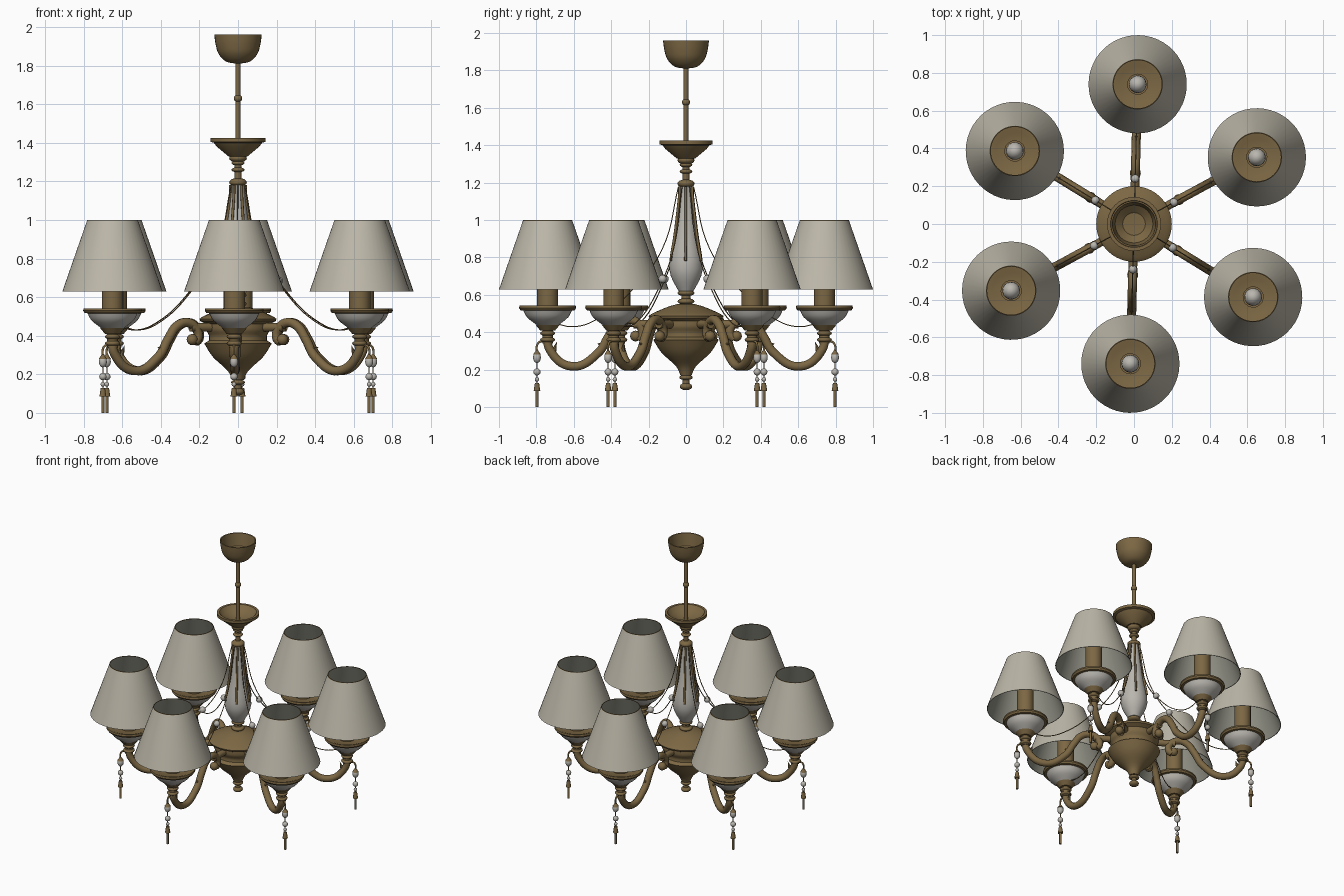
import bpy
import bmesh
import math
from mathutils import Vector

if "Cube" in bpy.data.objects:
    bpy.data.objects.remove(bpy.data.objects["Cube"], do_unlink=True)

# Sizes below are given in hundredths of a unit
UNIT = 0.01
ARMS = 6
FIRST_ANGLE = math.radians(28.5)
REACH = 74            # distance from the axis to each lamp
PENDANT_REACH = 79.7


def make_material(name, color):
    mat = bpy.data.materials.new(name)
    mat.use_nodes = True
    mat.diffuse_color = (*color, 1)
    shader = mat.node_tree.nodes["Principled BSDF"]
    shader.inputs["Base Color"].default_value = (*color, 1)
    return mat


bronze = make_material("aged_bronze", (0.2, 0.136, 0.057))
fabric = make_material("shade_fabric", (0.5, 0.47, 0.39))
lining = make_material("shade_lining", (0.28, 0.28, 0.235))
porcelain = make_material("pale_porcelain", (0.49, 0.47, 0.43))


def link(name, data):
    obj = bpy.data.objects.new(name, data)
    bpy.context.collection.objects.link(obj)
    return obj


def finish_mesh(name, bm, mat, sharp_angle):
    """Store a bmesh as a shaded object."""
    bmesh.ops.recalc_face_normals(bm, faces=bm.faces)
    mesh = bpy.data.meshes.new(name)
    bm.to_mesh(mesh)
    bm.free()
    mesh.shade_smooth()
    mesh.set_sharp_from_angle(angle=math.radians(sharp_angle))
    mesh.materials.append(mat)
    return link(name, mesh)


def rounded(points, steps=4):
    """Fill in a smooth line through a few profile points."""
    pts = [Vector(p) for p in points]
    pts = [pts[0]] + pts + [pts[-1]]
    line = []
    for before, start, end, after in zip(pts, pts[1:], pts[2:], pts[3:]):
        for i in range(steps):
            t = i / steps
            ease = t * t * (3 - 2 * t)
            bend = (end - before) / 2 * t * (1 - t) ** 2
            bend -= (after - start) / 2 * t * t * (1 - t)
            line.append(start.lerp(end, ease) + bend)
    return line + [pts[-1]]


def lathe(name, profile, mat, x=0, sides=32, closed=False, sharp_angle=35):
    """Turn a (radius, height) profile about a vertical axis at x."""
    bm = bmesh.new()
    verts = [bm.verts.new((max(r, 0) * UNIT, 0, z * UNIT)) for r, z in profile]
    edges = [bm.edges.new(pair) for pair in zip(verts, verts[1:])]
    if closed:
        edges.append(bm.edges.new((verts[-1], verts[0])))
    bmesh.ops.spin(bm, geom=verts + edges, cent=(0, 0, 0), axis=(0, 0, 1),
                   angle=math.tau, steps=sides, use_merge=False)
    bmesh.ops.remove_doubles(bm, verts=bm.verts, dist=UNIT / 100)
    bmesh.ops.translate(bm, verts=bm.verts, vec=(x * UNIT, 0, 0))
    return finish_mesh(name, bm, mat, sharp_angle)


def ball(name, x, z, radius, mat, stretch=1):
    """Round or flattened bead."""
    steps = 8
    arc = [math.pi * i / steps for i in range(steps + 1)]
    profile = [(radius * math.sin(a), z - radius * stretch * math.cos(a)) for a in arc]
    return lathe(name, profile, mat, x, sides=16, sharp_angle=60)


def post(name, x, bottom, top, radius, mat, top_radius=None):
    """Upright capped cylinder or taper."""
    upper = radius if top_radius is None else top_radius
    return lathe(name, [(0, bottom), (radius, bottom), (upper, top), (0, top)],
                 mat, x, sides=16)


def collar(name, heights, radius, x=0, flatness=0.4):
    """Row of turned bronze rings on one axis."""
    for i, z in enumerate(heights):
        ball(f"{name}_{i + 1}", x, z, radius, bronze, flatness)


def tube(name, path, radius, detail=3):
    """Round bronze bar along a smooth path of (radius, height) points."""
    curve = bpy.data.curves.new(name, "CURVE")
    curve.dimensions = "3D"
    curve.bevel_depth = radius * UNIT
    curve.bevel_resolution = detail
    curve.resolution_u = 8
    curve.use_fill_caps = True
    spline = curve.splines.new("BEZIER")
    spline.bezier_points.add(len(path) - 1)
    for point, (x, z) in zip(spline.bezier_points, path):
        point.co = (x * UNIT, 0, z * UNIT)
        point.handle_left_type = point.handle_right_type = "AUTO"
    curve.materials.append(bronze)
    return link(name, curve)


def leaf(name, base, tip, width=2):
    """Small pointed leaf from base to tip."""
    start, end = (Vector((x, 0, z)) * UNIT for x, z in (base, tip))
    bm = bmesh.new()
    bmesh.ops.create_cone(bm, segments=8, radius1=width * UNIT, radius2=0,
                          depth=(end - start).length, cap_ends=True)
    turn = (end - start).to_track_quat("Z", "Y").to_matrix()
    bmesh.ops.rotate(bm, verts=bm.verts, matrix=turn)
    bmesh.ops.translate(bm, verts=bm.verts, vec=(start + end) / 2)
    return finish_mesh(name, bm, bronze, 35)


def shade_band(name, low, high, mat, outer, inner):
    """Thin conical wall of the lamp shade, offset from its slope."""
    base, top, wide, narrow = 63, 100, 26, 13.1

    def radius(z):
        return wide + (narrow - wide) * (z - base) / (top - base)
    outside = [(radius(z) + outer, z) for z in (low, high)]
    inside = [(radius(z) + inner, z) for z in (high, low)]
    return lathe(name, outside + inside, mat, REACH, sides=48, closed=True)


def repeat_around(part, first_angle):
    """Copy a part evenly around the central axis."""
    base_name = part.name
    part.name = f"{base_name}_1"
    part.rotation_euler.z = first_angle
    for i in range(1, ARMS):
        copy = link(f"{base_name}_{i + 1}", part.data)
        copy.rotation_euler.z = first_angle + math.tau * i / ARMS


# Ceiling canopy, rod and upper dish
canopy = rounded([(0, 181), (6, 182), (10, 186), (11.6, 191), (12.3, 196)])
lathe("ceiling_canopy", canopy + [(11.5, 196), (10, 187), (6, 183.5), (0, 183)], bronze)
post("hanging_rod", 0, 131, 182, 1.3, bronze)
collar("rod_knob", [163], 2.2, flatness=0.9)
lathe("upper_dish", [(0, 133), (5, 133), (11, 138), (12.5, 140), (14.3, 140.5),
                     (14.3, 142.5), (12.5, 142.5), (10, 139.5), (0, 136)], bronze)
post("upper_stem", 0, 118, 133, 1.8, bronze)
collar("upper_ring", [119.5, 132], 4.6, flatness=0.5)
collar("upper_small_ring", [126, 129.5], 3.4)

# Porcelain vase column with slim ribs on its neck, on a turned foot
vase = rounded([(4, 62), (9, 74), (6.2, 93), (3.7, 112), (3.5, 118)])
lathe("vase_column", [(0, 62), *vase, (0, 118)], porcelain, sharp_angle=50)
rib = tube("vase_rib", [(r + 0.5, z) for r, z in vase[5:]], 0.7)
repeat_around(rib, FIRST_ANGLE + math.pi / ARMS)
post("vase_foot", 0, 54, 63, 2.5, bronze)
collar("vase_foot_ring", [56.5, 61], 4.5)

# Central body with bottom finial
bowl = rounded([(3, 17), (5.5, 22), (13, 29), (17.5, 36)])
band = rounded([(15, 37.5), (15, 40), (16.4, 43), (16.5, 46)])
lid = rounded([(20, 48.7), (17.5, 50.3), (10, 53.5), (5, 55)])
lathe("central_body", [(0, 17), *bowl, *band, (19.5, 47.5), *lid, (0, 55)],
      bronze, sides=40)
post("finial_stem", 0, 10, 18, 1.8, bronze)
collar("finial_ring", [15.8], 3.6)
collar("finial_tip", [11], 3.3, flatness=0.6)

# Everything built after this point belongs to one arm, laid out along +x
shared_parts = set(bpy.context.collection.objects)

# Scrolled arm with leaves
tube("scroll_arm", [(REACH, 39), (73, 31), (61, 21.8), (47, 29), (41, 38.5),
                    (36, 45), (30, 46.8), (25, 44), (23.5, 39), (26, 36.5)], 2.4)
ball("scroll_tip", 27, 38, 2.9, bronze)
tube("arm_bracket", [(14, 44.3), (28, 44.3)], 2.3)
leaf("inner_leaf", (44, 33), (47.5, 34))
leaf("outer_leaf", (71.5, 28), (69, 35))

# Lamp cup, candle and bulb
post("cup_stem", REACH, 34, 45, 2.8, bronze)
collar("cup_ring", [36, 39.5], 4, REACH)
post("cup_socket", REACH, 41, 44, 4, bronze, 6.5)
lathe("cup_bowl", [(0, 44), *rounded([(6, 44), (11, 48), (13.2, 52.2)]), (0, 52.2)],
      porcelain, REACH)
lathe("cup_rim", [(12, 51.5), (14.5, 51.8), (15.3, 53), (15, 54.2), (13.8, 54.2),
                  (10, 52.7), (4, 52.5)], bronze, REACH, closed=True)
post("candle_sleeve", REACH, 52, 82, 5.6, bronze)
ball("bulb", REACH, 86, 4.7, porcelain, 1.2)

# Fabric shade with darker lining and a fine bronze edge
shade_band("lamp_shade", 63, 99.6, fabric, 0, -0.2)
shade_band("shade_lining", 63, 99.6, lining, -0.2, -0.4)
shade_band("shade_edge", 99.6, 100, bronze, 0, -0.4)

# Draped wire with a bead
tube("draped_wire", [(4, 118), (12.5, 85), (28, 63.5), (48, 46.8), (60, 43),
                     (71, 45)], 0.3, detail=1)
ball("wire_bead", 24, 68.5, 2.2, porcelain)

# Hanging pendant
tube("pendant_hook", [(75, 34.5), (78, 35), (PENDANT_REACH, 33),
                      (PENDANT_REACH, 29)], 0.6)
post("pendant_wire", PENDANT_REACH, 10, 30, 0.3, bronze)
post("pendant_cap", PENDANT_REACH, 28, 30.5, 2.1, bronze, 0.5)
ball("pendant_drop", PENDANT_REACH, 26.5, 2.1, porcelain, 1.4)
ball("pendant_bead", PENDANT_REACH, 18.8, 1.9, porcelain)
ball("pendant_small_bead", PENDANT_REACH, 14.8, 1.2, porcelain)
post("tassel_cap", PENDANT_REACH, 8.5, 13, 1.8, bronze, 1.1)
post("tassel_rod", PENDANT_REACH, 0, 10, 0.8, bronze)

# Repeat the arm; lamps and other default scene items are left alone
for part in set(bpy.context.collection.objects) - shared_parts:
    repeat_around(part, FIRST_ANGLE)
